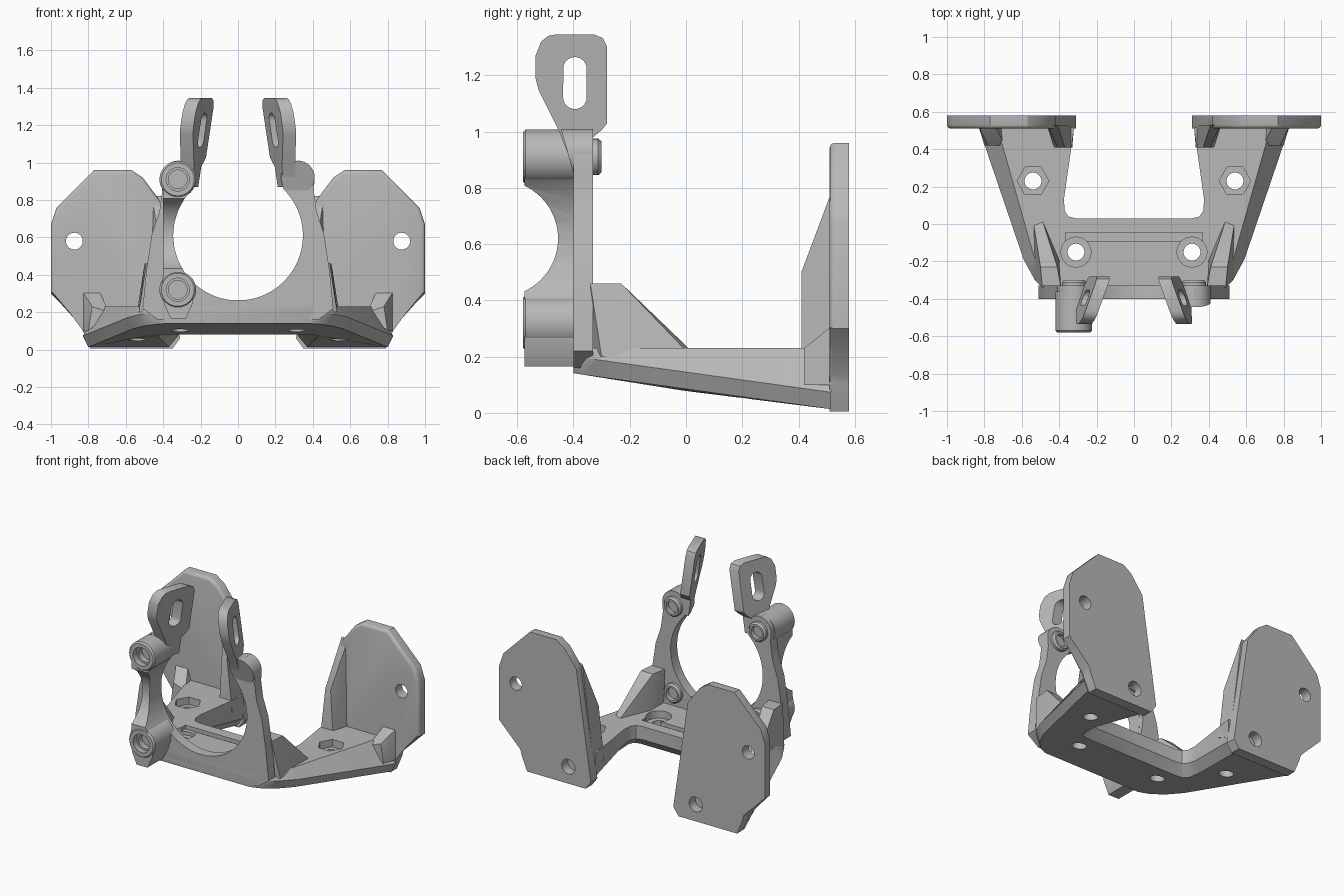
import bpy, bmesh
from math import sin, cos, pi, radians

if "Cube" in bpy.data.objects:
    bpy.data.objects.remove(bpy.data.objects["Cube"])

grey = bpy.data.materials.new("machined_grey")
grey.use_nodes = True
COLOUR = (0.48, 0.48, 0.48, 1)
grey.diffuse_color = COLOUR
grey.node_tree.nodes["Principled BSDF"].inputs["Base Color"].default_value = COLOUR
parts, cutters = [], []


def place(axis, a, b, t):
    return {"x": (t, a, b), "y": (a, t, b), "z": (a, b, t)}[axis]


def circle(cx, cy, r, n=32):
    return [(cx + r * cos(2 * pi * i / n), cy + r * sin(2 * pi * i / n)) for i in range(n)]


def mirrored(half):
    return half + [(-p[0],) + tuple(p[1:]) for p in reversed(half)]


def register(name, bm, cutter, mirror):
    bmesh.ops.recalc_face_normals(bm, faces=bm.faces)
    mesh = bpy.data.meshes.new(name)
    bm.to_mesh(mesh)
    bm.free()
    mesh.materials.append(grey)
    obj = bpy.data.objects.new(name, mesh)
    bpy.context.scene.collection.objects.link(obj)
    obj.hide_render = cutter
    (cutters if cutter else parts).append(obj)
    if mirror:
        obj.modifiers.new("mirror", "MIRROR").use_mirror_merge = False
    return obj


def solid(name, loops, cutter=False, mirror=False, soften=None, width=0.02):
    """Skin a stack of matching point loops and cap both ends."""
    bm = bmesh.new()
    rows = [[bm.verts.new(p) for p in loop] for loop in loops]
    n = len(rows[0])
    for low, high in zip(rows, rows[1:]):
        for i in range(n):
            j = (i + 1) % n
            bm.faces.new((low[i], low[j], high[j], high[i]))
    bm.faces.new(rows[0])
    bm.faces.new(rows[-1])
    if soften:
        edges = [e for e in bm.edges if soften(e)]
        bmesh.ops.bevel(bm, geom=edges, offset=width, segments=3, profile=0.5, affect="EDGES")
    return register(name, bm, cutter, mirror)


def prism(name, axis, pts, t0, t1, **kw):
    return solid(name, [[place(axis, a, b, t) for a, b in pts] for t in (t0, t1)], **kw)


def turned(name, cx, cz, profile, **kw):
    """Round part along y from (radius, y) pairs."""
    return solid(name, [[place("y", a, b, y) for a, b in circle(cx, cz, r)] for r, y in profile], **kw)


def hull(name, pts):
    bm = bmesh.new()
    for p in pts:
        bm.verts.new(p)
    bmesh.ops.convex_hull(bm, input=bm.verts)
    return register(name, bm, False, True)


def cut(obj, cutter):
    mod = obj.modifiers.new("cut", "BOOLEAN")
    mod.object, mod.operation, mod.solver = cutter, "DIFFERENCE", "EXACT"


def finish_mirror(obj):
    obj.modifiers.new("mirror", "MIRROR").use_mirror_merge = False


# U-shaped base with sloping underside: x, y, inset of the top outline
FLOOR = 0.23
outer = [(.40, -.40, 0), (.46, -.37, .01), (.53, -.30, .03), (.59, -.19, .06), (.83, .515, .10)]
inner = [(.32, .515), (.375, .13), (.37, .07), (.35, .04), (.31, .03)]


def under(y):
    return 0.085 - 0.139 * y


bottom = [(x - .03, y, under(y)) for x, y, d in outer] + \
         [(x + .05, y - (.05 if y < .1 else 0), under(y)) for x, y in inner]
middle = [(x, y, under(y) + .06) for x, y, d in outer] + [(x, y, under(y) + .06) for x, y in inner]
top = [(x - d, y, FLOOR) for x, y, d in outer] + [(x, y, FLOOR) for x, y in inner]
base = solid("base", [mirrored(h) for h in (bottom, middle, top)])
for x, y, sides, r in ((.54, .23, 6, .085), (.31, -.15, 32, .08)):
    cut(base, prism("recess_cutter", "z", circle(x, y, r, sides), .18, .3, cutter=True, mirror=True))
    cut(base, prism("bolt_cutter", "z", circle(x, y, .045), -.1, .4, cutter=True, mirror=True))
groove = mirrored([(.365, -.09), (.365, -.045)])
cut(base, prism("groove_cutter", "z", groove, .205, .3, cutter=True))

# Rear mounting plates
plate_pts = [(1, .3), (1, .67), (.97, .76), (.77, .96), (.57, .96), (.51, .92), (.42, .80),
             (.31, .06), (.35, .005), (.79, .005), (.83, .10), (.84, .14)]
plate = prism("mounting_plate", "y", plate_pts, .51, .58,
              soften=lambda e: all(v.co.y < .52 and v.co.z > .12 for v in e.verts))
for x, z, r in ((.875, .58, .045), (.48, .12, .05)):
    cut(plate, turned("plate_hole_cutter", x, z, [(r, .4), (r, .7)], cutter=True))
finish_mirror(plate)

# Ribs tying plates and uprights to the base
hull("inner_rib", [(.33, .41, .15), (.43, .41, .15), (.37, .41, .5), (.41, .41, .5), (.32, .53, .1),
                   (.47, .53, .15), (.41, .53, .82), (.46, .53, .82)])
hull("outer_tab", [(.83, .52, .1), (.83, .52, .31), (.74, .52, .31), (.70, .52, .2),
                   (.80, .42, .1), (.78, .42, .23), (.69, .42, .2)])
hull("upright_rib", [(.39, -.34, .46), (.49, -.34, .46), (.41, -.23, .46), (.50, -.23, .46),
                     (.49, .02, .22), (.54, .02, .2), (.40, -.34, .2), (.53, -.3, .2), (.40, -.19, .22)])

# Open ring cradle with two uprights
CZ, R = 0.61, 0.347
side = [(.43, .16), (.51, .22), (.49, .42), (.46, .62), (.42, .74), (.405, .85), (.41, .92),
        (.385, .98), (.33, 1.01), (.27, .99), (.235, .93)]
arc = [(R * cos(radians(a)), CZ + R * sin(radians(a))) for a in range(46, -87, -4)]
prism("ring_cradle", "y", mirrored(side + arc), -.40, -.33)

# Head of each upright leans forward
head = circle(.32, .92, .09)
solid("upright_head", [[(x, -.40 - .28 * (z - .85), z) for x, z in head],
                       [(x, -.33, z) for x, z in head]], mirror=True)

# Collars on the back of the uprights
for z, label in ((.91, "upper"), (.32, "lower")):
    turned(label + "_collar", .32, z, [(.065, -.36), (.065, -.312), (.055, -.30), (.042, -.30), (.042, -.35)],
           mirror=True)
    # Screw bosses on the front of the right upright
    turned(label + "_boss", -.322, z, [(.098, -.36), (.098, -.57), (.088, -.58), (.062, -.58), (.062, -.54),
                                       (.05, -.54), (.05, -.50)])

# Web joining the two bosses, scooped out at the front
web_pts = [(-.40, .86), (-.40, .40), (-.415, .32), (-.39, .23), (-.36, .165), (-.28, .165),
           (-.24, .25), (-.24, .86)]
web = prism("boss_web", "y", web_pts, -.575, -.36)
cut(web, prism("scoop_cutter", "x", circle(-.662, .62, .207, 64), -.8, 0, cutter=True))
cut(web, turned("bore_cutter", 0, CZ, [(R, -.8), (R, -.2)], cutter=True))
for z in (.91, .32):
    cut(web, turned("boss_clearance_cutter", -.322, z, [(.07, -.7), (.07, -.45)], cutter=True))

# Slotted ears, turned and leaned inwards
ear_pts = [(-.465, 1.345), (-.325, 1.345), (-.295, 1.332), (-.28, 1.30), (-.28, 1.03), (-.30, 1.005),
           (-.33, .98), (-.33, .87), (-.40, .87), (-.45, 1.0), (-.525, 1.15), (-.535, 1.19),
           (-.535, 1.27), (-.515, 1.32), (-.49, 1.34)]


def ear_loop(offset):
    return [(.225 + offset - .36 * (y + .405) - .15 * (z - 1.2), y, z) for y, z in ear_pts]


ear = solid("slotted_ear", [ear_loop(-.035), ear_loop(.035)], width=.012,
            soften=lambda e: abs(e.calc_face_angle(0)) > 1.1)
slot = [(-.395 + .042 * cos(a), (1.223 if a < pi else 1.122) + .042 * sin(a))
        for a in [pi * i / 12 for i in range(13)] + [pi * (1.001 + i / 12) for i in range(13)]]
cut(ear, prism("slot_cutter", "x", slot, -.1, .6, cutter=True))
finish_mirror(ear)

# Bake the modifiers, drop the cutters and shade
bpy.context.view_layer.update()
graph = bpy.context.evaluated_depsgraph_get()
baked = [bpy.data.meshes.new_from_object(p.evaluated_get(graph)) for p in parts]
for obj, mesh in zip(parts, baked):
    obj.modifiers.clear()
    obj.data = mesh
for c in cutters:
    bpy.data.objects.remove(c)
bpy.ops.object.select_all(action="DESELECT")
for obj in parts:
    obj.select_set(True)
bpy.context.view_layer.objects.active = parts[0]
bpy.ops.object.shade_smooth_by_angle(angle=radians(32))
